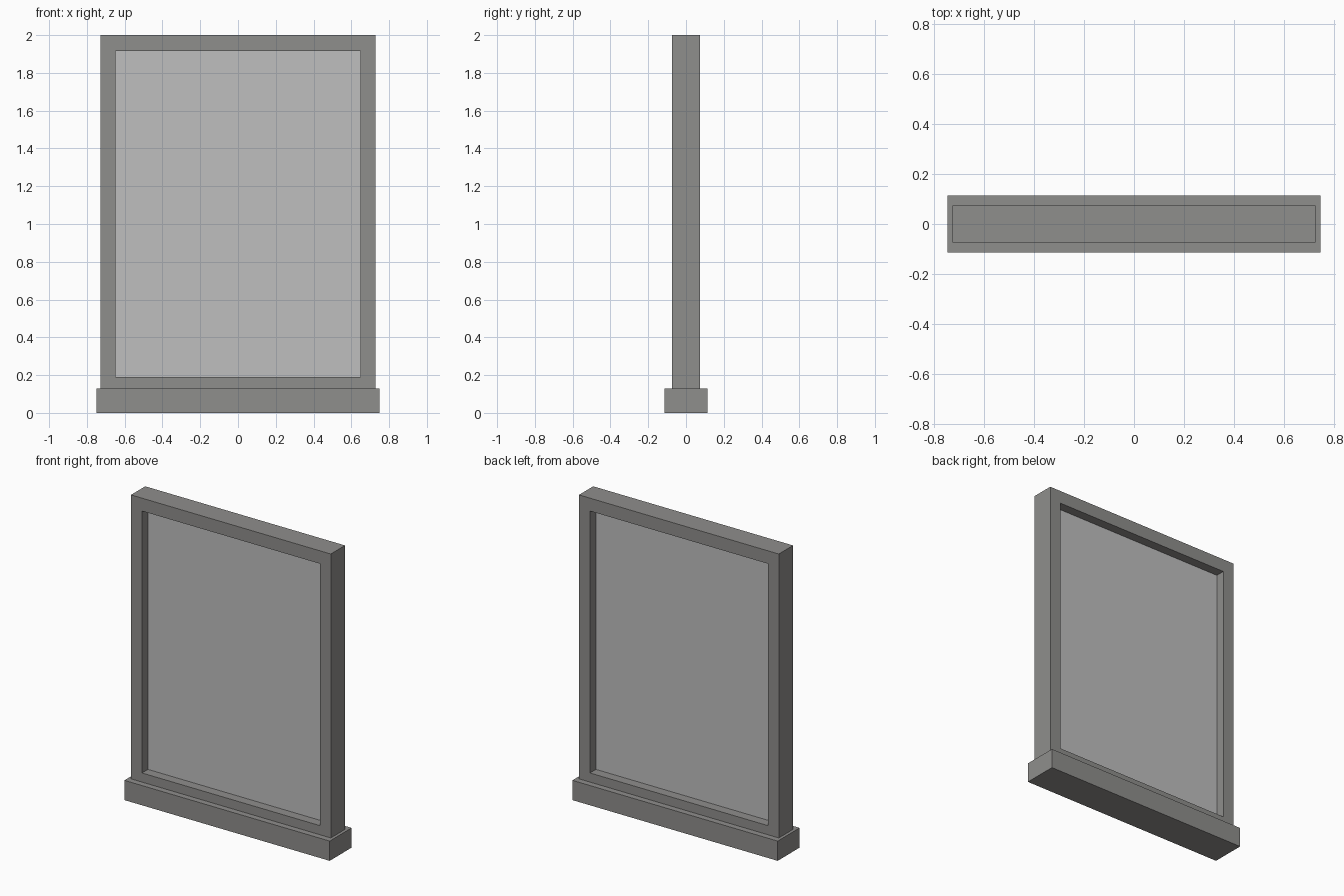
import bpy, bmesh

cube = bpy.data.objects.get("Cube")
if cube:
    bpy.data.objects.remove(cube, do_unlink=True)


def material(name, value):
    mat = bpy.data.materials.new(name)
    mat.use_nodes = True
    mat.diffuse_color = (*value, 1)
    mat.node_tree.nodes["Principled BSDF"].inputs["Base Color"].default_value = (*value, 1)
    return mat


def add_object(name, bm, mat):
    bmesh.ops.recalc_face_normals(bm, faces=bm.faces)
    mesh = bpy.data.meshes.new(name)
    bm.to_mesh(mesh)
    bm.free()
    mesh.materials.append(mat)
    obj = bpy.data.objects.new(name, mesh)
    bpy.context.collection.objects.link(obj)
    return obj


def box(name, half_x, half_y, low, high, mat):
    bm = bmesh.new()
    bmesh.ops.create_cube(bm, size=1)
    for v in bm.verts:
        v.co.x *= 2 * half_x
        v.co.y *= 2 * half_y
        v.co.z = high if v.co.z > 0 else low
    return add_object(name, bm, mat)


def ring_frame(name, outer, inner, half_y, mat):
    """Rectangular frame; outer and inner are (half width, bottom, top)."""
    bm = bmesh.new()

    def loop(rect, y):
        w, low, high = rect
        corners = [(-w, low), (w, low), (w, high), (-w, high)]
        return [bm.verts.new((x, y, z)) for x, z in corners]

    # Cross-section loops: front outer, front inner, back inner, back outer
    loops = [loop(outer, -half_y), loop(inner, -half_y),
             loop(inner, half_y), loop(outer, half_y)]
    for a, b in zip(loops, loops[1:] + loops[:1]):
        for i in range(4):
            j = (i + 1) % 4
            bm.faces.new((a[i], a[j], b[j], b[i]))
    return add_object(name, bm, mat)


frame_grey = material("frame_grey", (0.275, 0.271, 0.262))
pane_grey = material("pane_grey", (0.52, 0.52, 0.52))

SILL_TOP = 0.13
OPENING = (0.648, 0.19, 1.915)

# Sill block at the base
box("sill", 0.748, 0.114, 0, SILL_TOP, frame_grey)

# Surround standing on the sill
ring_frame("window_frame", (0.728, SILL_TOP, 2.0), OPENING, 0.074, frame_grey)

# Pane recessed from both sides
box("glass_pane", OPENING[0], 0.012, OPENING[1], OPENING[2], pane_grey)
